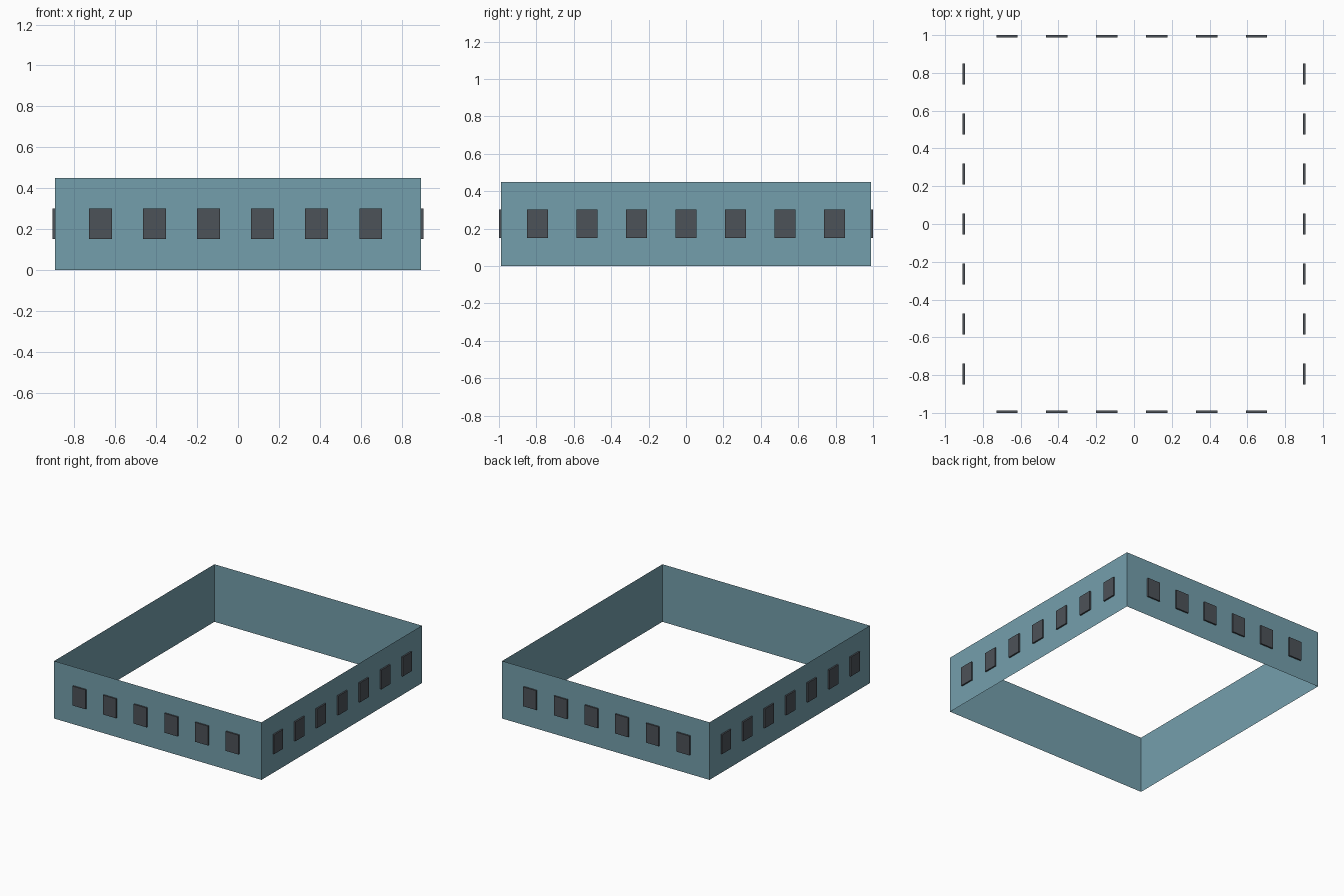
import bpy, bmesh

if "Cube" in bpy.data.objects:
    bpy.data.objects.remove(bpy.data.objects["Cube"])

WX, WY, H = 0.895, 0.988, 0.449      # wall half sizes and height
PLATE = 0.0118                       # window projection
WIN_W, WIN_Z0, WIN_Z1 = 0.112, 0.151, 0.302
STEP = 0.2645


def material(name, rgb):
    m = bpy.data.materials.new(name)
    m.diffuse_color = (*rgb, 1.0)
    m.use_nodes = True
    m.node_tree.nodes["Principled BSDF"].inputs["Base Color"].default_value = m.diffuse_color
    return m


WALL = material("blue_grey_wall", (0.175, 0.345, 0.415))
GLASS = material("dark_window", (0.073, 0.084, 0.098))


def add_object(name, bm, mat):
    me = bpy.data.meshes.new(name)
    bm.to_mesh(me)
    bm.free()
    me.materials.append(mat)
    ob = bpy.data.objects.new(name, me)
    bpy.context.collection.objects.link(ob)
    return ob


# Open wall band: four thin sheets, no roof or floor
bm = bmesh.new()
corners = [(-WX, -WY), (WX, -WY), (WX, WY), (-WX, WY)]
low = [bm.verts.new((x, y, 0)) for x, y in corners]
high = [bm.verts.new((x, y, H)) for x, y in corners]
for i in range(4):
    j = (i + 1) % 4
    bm.faces.new((low[i], low[j], high[j], high[i]))
add_object("wall_band", bm, WALL)


# Window plates sitting on the outside of each wall
def window_row(name, count, middle, offset, along_x):
    bm = bmesh.new()
    for i in range(count):
        c = middle + (i - (count - 1) / 2) * STEP
        size = (WIN_W, PLATE) if along_x else (PLATE, WIN_W)
        pos = (c, offset) if along_x else (offset, c)
        verts = bmesh.ops.create_cube(bm, size=1)["verts"]
        bmesh.ops.scale(bm, vec=(*size, WIN_Z1 - WIN_Z0), verts=verts)
        bmesh.ops.translate(bm, vec=(*pos, (WIN_Z0 + WIN_Z1) / 2), verts=verts)
    add_object(name, bm, GLASS)


gap = PLATE / 2 + 0.0002
for side, s in (("front", -1), ("back", 1)):
    window_row(side + "_windows", 6, -0.012, s * (WY + gap), True)
for side, s in (("left", -1), ("right", 1)):
    window_row(side + "_windows", 7, 0.0, s * (WX + gap), False)
